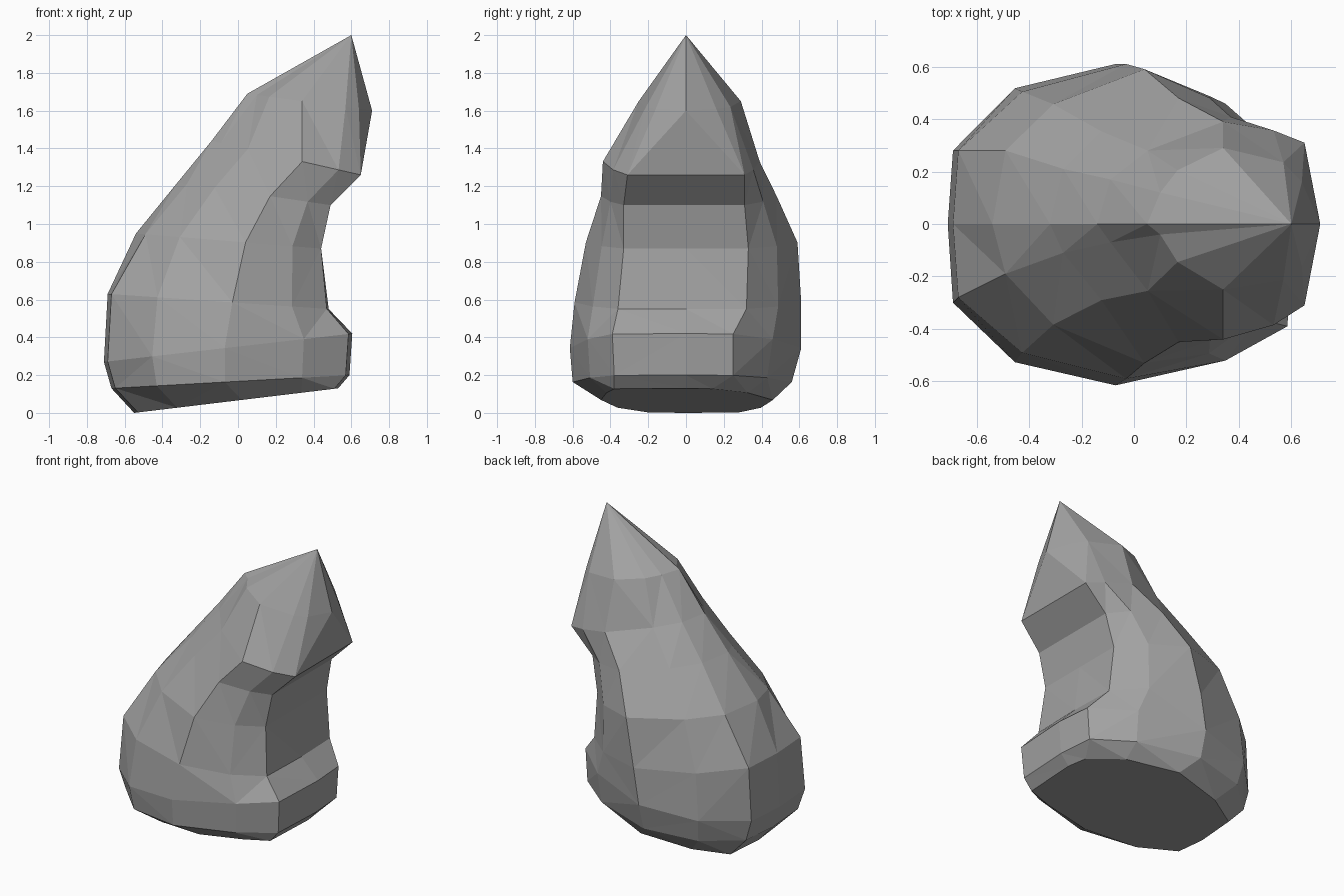
import bpy, bmesh

if "Cube" in bpy.data.objects:
    bpy.data.objects.remove(bpy.data.objects["Cube"])

# Boulder rings, bottom to top:
# z back, z front, x back, x middle, x front,
# half-widths -y/+y: back, middle, front, then back fullness and front corner inset
RINGS = [
    (0.00, 0.13, -0.55, 0.02, 0.53, 0.20, 0.28, 0.45, 0.46, 0.38, 0.14, 0.65, 0.02),
    (0.13, 0.20, -0.67, -0.07, 0.59, 0.28, 0.28, 0.60, 0.56, 0.38, 0.25, 0.72, 0.02),
    (0.27, 0.42, -0.71, -0.07, 0.605, 0.30, 0.28, 0.615, 0.61, 0.39, 0.25, 0.72, 0.02),
    (0.63, 0.55, -0.69, -0.03, 0.48, 0.28, 0.28, 0.59, 0.61, 0.36, 0.32, 0.68, 0.01),
    (0.95, 0.87, -0.54, 0.04, 0.44, 0.19, 0.28, 0.53, 0.59, 0.33, 0.33, 0.57, 0.00),
    (1.22, 1.10, -0.32, 0.17, 0.49, 0.11, 0.21, 0.45, 0.48, 0.33, 0.31, 0.53, 0.00),
    (1.44, 1.26, -0.14, 0.34, 0.65, 0.07, 0.17, 0.44, 0.39, 0.31, 0.31, 0.50, 0.00),
    (1.69, 1.60, 0.05, 0.34, 0.71, 0.04, 0.12, 0.25, 0.29, 0.16, 0.16, 0.50, 0.07),
]
APEX = (0.60, 0.0, 2.0)


def lerp(a, b, t):
    return a + (b - a) * t


def ring_points(row):
    zb, zf, xb, xm, xf, ybr, ybl, ymr, yml, yfr, yfl, full, inset = row
    back_inset = 0.05 if zb > 0.9 else 0.02

    def side(yb, ym, yf, sign):
        xy = [(xb + back_inset, yb),
              (lerp(xb, xm, 0.4), lerp(yb, ym, full)),
              (xm, ym),
              (lerp(xm, xf, 0.62), lerp(ym, yf, 0.42)),
              (xf - inset, yf)]
        return [(x, sign * y) for x, y in xy]

    right, left = side(ybr, ymr, yfr, -1), side(ybl, yml, yfl, 1)
    outline = [(xb, 0)] + right + [(xf, 0)] + left[::-1]
    return [(x, y, lerp(zb, zf, (x - xb) / (xf - xb))) for x, y in outline]


# Faceted leaning boulder with overhanging pointed head
bm = bmesh.new()
loops = [[bm.verts.new(p) for p in ring_points(r)] for r in RINGS]
n = len(loops[0])
for low, high in zip(loops, loops[1:]):
    for i in range(n):
        j = (i + 1) % n
        if high is loops[-1] and i in (5, 6):
            # Head front: creases fan from the nose point to the brow corners
            a, b = (low[i], high[j]) if i == 5 else (low[j], high[i])
            bm.faces.new((low[i], low[j], b))
            bm.faces.new((a, high[j], high[i]))
        else:
            bm.faces.new((low[i], low[j], high[j], high[i]))

# Pointed crown and sloping underside
tip = bm.verts.new(APEX)
for i in range(n):
    bm.faces.new((loops[-1][i], loops[-1][(i + 1) % n], tip))
bm.faces.new(loops[0][::-1])

sides = [f for f in bm.faces if len(f.verts) == 4]
bmesh.ops.triangulate(bm, faces=sides, quad_method='SHORT_EDGE')
bmesh.ops.recalc_face_normals(bm, faces=bm.faces[:])
mesh = bpy.data.meshes.new("boulder")
bm.to_mesh(mesh)
bm.free()

# Dark grey stone
stone = bpy.data.materials.new("stone")
stone.diffuse_color = (0.36, 0.36, 0.36, 1)
stone.use_nodes = True
stone.node_tree.nodes["Principled BSDF"].inputs["Base Color"].default_value = stone.diffuse_color
mesh.materials.append(stone)
bpy.context.collection.objects.link(bpy.data.objects.new("boulder", mesh))
